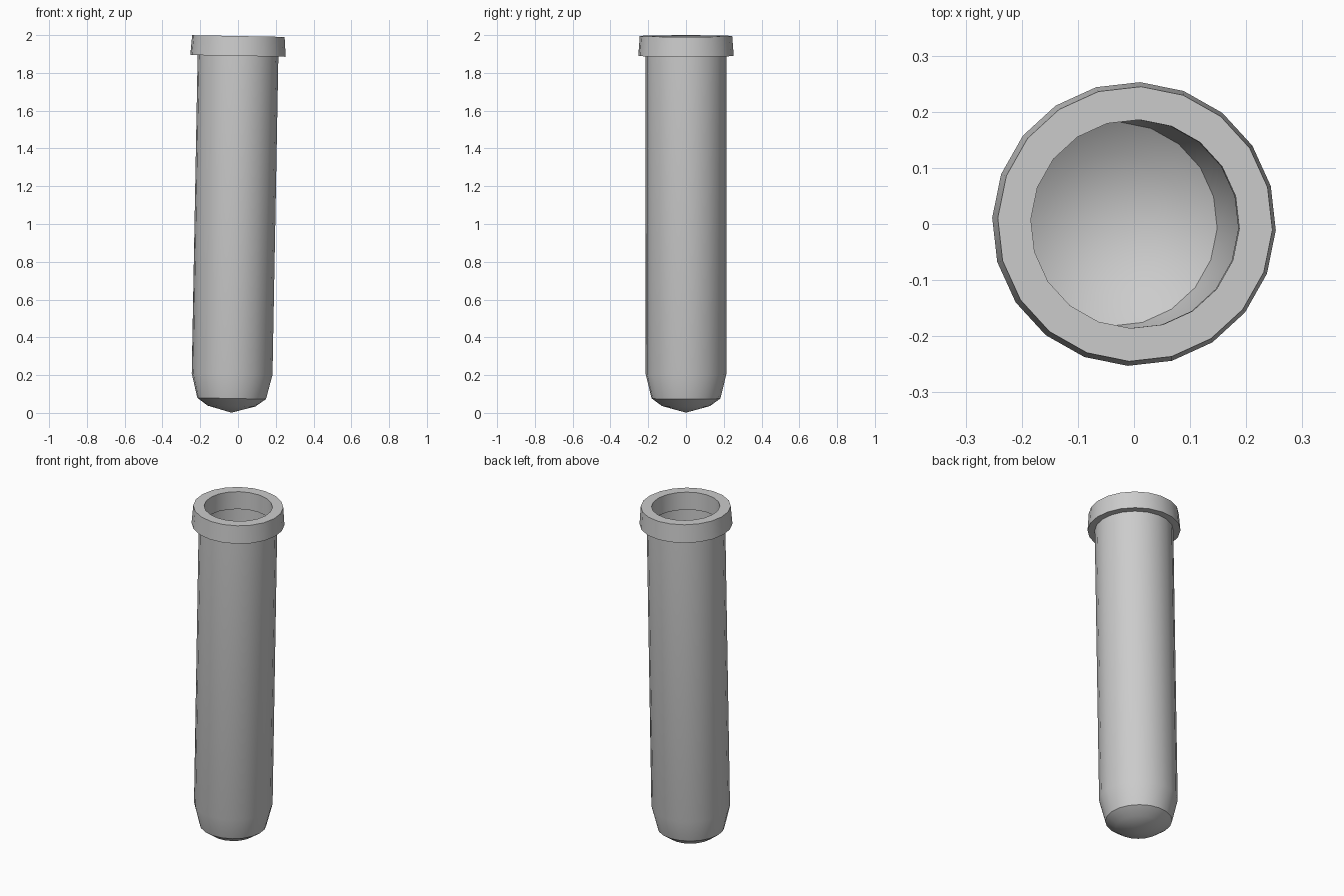
import bpy, bmesh, math
from mathutils import Matrix, Vector

if "Cube" in bpy.data.objects:
    bpy.data.objects.remove(bpy.data.objects["Cube"])

SIDES = 20
# Slight lean of the whole tube about the y axis, pivoting at the rim
PIVOT = Vector((0, 0, 1.89))
LEAN = (Matrix.Translation(PIVOT) @ Matrix.Rotation(0.0185, 4, 'Y')
        @ Matrix.Translation(-PIVOT))


def lathe(name, profile, closed=False, smooth=30):
    """Revolve an (r, z) profile; r = 0 becomes a single tip vertex."""
    bm = bmesh.new()
    rings = []
    for r, z in profile:
        if r == 0:
            rings.append([bm.verts.new((0, 0, z))] * SIDES)
            continue
        ring = []
        for i in range(SIDES):
            a = math.radians(-2.5) + 2 * math.pi * i / SIDES
            ring.append(bm.verts.new((r * math.cos(a), r * math.sin(a), z)))
        rings.append(ring)
    pairs = list(zip(rings, rings[1:]))
    if closed:
        pairs.append((rings[-1], rings[0]))
    for lo, hi in pairs:
        for i in range(SIDES):
            j = (i + 1) % SIDES
            bm.faces.new(dict.fromkeys((lo[i], lo[j], hi[j], hi[i])))
    if closed:
        bmesh.ops.recalc_face_normals(bm, faces=bm.faces)
    bm.transform(LEAN)
    mesh = bpy.data.meshes.new(name)
    bm.to_mesh(mesh)
    bm.free()
    obj = bpy.data.objects.new(name, mesh)
    bpy.context.collection.objects.link(obj)
    bpy.ops.object.select_all(action='DESELECT')
    obj.select_set(True)
    bpy.context.view_layer.objects.active = obj
    bpy.ops.object.shade_smooth_by_angle(angle=math.radians(smooth))
    return obj


# Thin-walled tube with a rounded bottom
lathe("tube_body", [(0, 0.001), (0.127, 0.036), (0.182, 0.076),
                    (0.214, 0.205), (0.214, 1.89)])

# Flared collar ring around the mouth
lathe("tube_rim", [(0.186, 1.89), (0.253, 1.89), (0.245, 1.995),
                   (0.186, 1.995)], closed=True)
